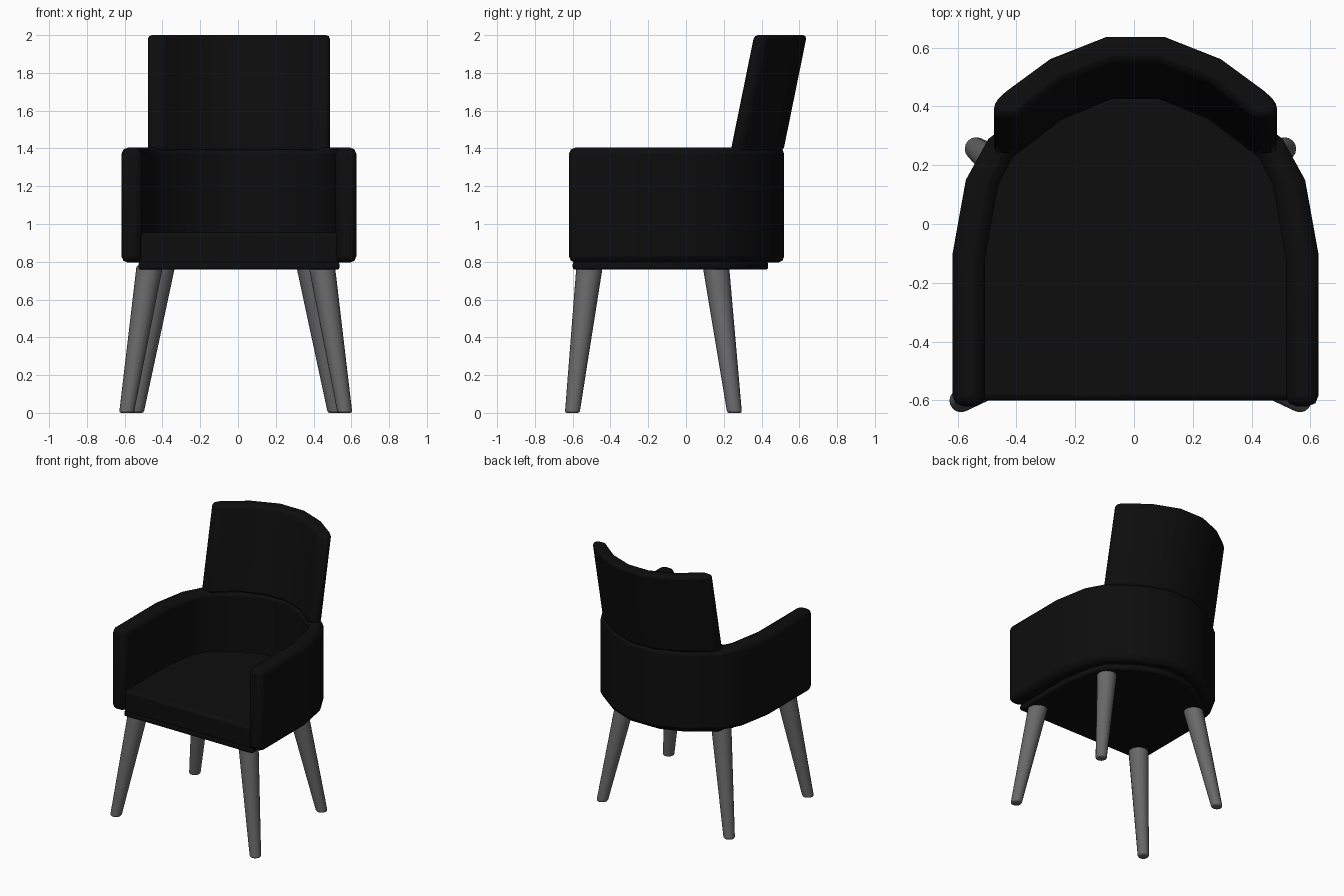
import bpy
import bmesh
from mathutils import Vector

cube = bpy.data.objects.get("Cube")
if cube:
    bpy.data.objects.remove(cube, do_unlink=True)


def material(name, value):
    mat = bpy.data.materials.new(name)
    mat.use_nodes = True
    color = (value, value, value, 1)
    mat.diffuse_color = color
    mat.node_tree.nodes["Principled BSDF"].inputs["Base Color"].default_value = color
    return mat


BLACK = material("black upholstery", 0.004)
GREY = material("grey legs", 0.14)
BODY_X = 0.005
LEGS_X = -0.012


def finish(bm, name, mat, bevel, segments=2):
    bmesh.ops.recalc_face_normals(bm, faces=bm.faces)
    mesh = bpy.data.meshes.new(name)
    bm.to_mesh(mesh)
    bm.free()
    mesh.materials.append(mat)
    obj = bpy.data.objects.new(name, mesh)
    bpy.context.collection.objects.link(obj)
    mod = obj.modifiers.new("soft edges", "BEVEL")
    mod.width = bevel
    mod.segments = segments
    mod.limit_method = "ANGLE"
    mod.angle_limit = 0.75
    bpy.ops.object.select_all(action="DESELECT")
    obj.select_set(True)
    bpy.context.view_layer.objects.active = obj
    bpy.ops.object.shade_smooth_by_angle(angle=0.7)
    return obj


def mirrored(half):
    """Complete a right-to-centre half outline with its mirror image."""
    return half + [(-x, y) for x, y in reversed(half)]


def band(name, outer, inner, z0, z1, lean, bevel):
    """Curved padded wall swept between an outer and an inner outline."""
    bm = bmesh.new()
    rings = []
    for (ox, oy), (ix, iy) in zip(mirrored(outer), mirrored(inner)):
        corners = [(ox, oy, z0), (ox, oy + lean, z1), (ix, iy + lean, z1), (ix, iy, z0)]
        rings.append([bm.verts.new((x + BODY_X, y, z)) for x, y, z in corners])
    for a, b in zip(rings, rings[1:]):
        for i in range(4):
            j = (i + 1) % 4
            bm.faces.new((a[i], a[j], b[j], b[i]))
    bm.faces.new(rings[0])
    bm.faces.new(rings[-1])
    return finish(bm, name, BLACK, bevel)


def slab(name, half, z0, z1, bevel):
    """Flat cushion extruded upward from an outline."""
    bm = bmesh.new()
    base = bm.faces.new([bm.verts.new((x + BODY_X, y, z0)) for x, y in mirrored(half)])
    top = bmesh.ops.extrude_face_region(bm, geom=[base])["geom"]
    verts = [v for v in top if isinstance(v, bmesh.types.BMVert)]
    bmesh.ops.translate(bm, verts=verts, vec=(0, 0, z1 - z0))
    return finish(bm, name, BLACK, bevel)


def leg(name, foot, head, r_foot, r_head):
    """Splayed tapered leg with level ends."""
    bm = bmesh.new()
    bmesh.ops.create_cone(bm, cap_ends=True, segments=16, radius1=r_foot,
                          radius2=r_head, depth=1)
    foot, head = Vector(foot), Vector(head)
    for v in bm.verts:
        v.co = Vector((v.co.x, v.co.y, 0)) + foot.lerp(head, v.co.z + 0.5)
    finish(bm, name, GREY, 0.01)


# Wraparound arms
band("arm_shell",
     [(0.622, -0.62), (0.622, -0.1), (0.577, 0.15), (0.5, 0.29), (0.3, 0.44), (0.1, 0.52)],
     [(0.512, -0.62), (0.512, -0.12), (0.468, 0.13), (0.42, 0.225), (0.25, 0.355), (0.08, 0.425)],
     0.795, 1.405, 0, 0.035)

# Leaning curved backrest
band("backrest",
     [(0.482, 0.24), (0.482, 0.29), (0.44, 0.33), (0.29, 0.44), (0.1, 0.515)],
     [(0.405, 0.235), (0.39, 0.25), (0.365, 0.27), (0.25, 0.36), (0.08, 0.425)],
     1.385, 2.0, 0.125, 0.032)

# Seat cushion and its base
seat_outline = [(0.532, -0.6), (0.532, -0.1), (0.49, 0.13), (0.44, 0.24), (0.26, 0.37), (0.09, 0.435)]
slab("seat", seat_outline, 0.785, 0.955, 0.02)
slab("seat_base", seat_outline, 0.758, 0.8, 0.012)

# Four legs
for side, label in ((1, "left"), (-1, "right")):
    leg("front_leg_" + label, (LEGS_X + side * 0.578, -0.602, 0.005),
        (LEGS_X + side * 0.455, -0.51, 0.78), 0.039, 0.07)
    leg("back_leg_" + label, (LEGS_X + side * 0.526, 0.257, 0.005),
        (LEGS_X + side * 0.39, 0.158, 0.78), 0.039, 0.07)

# Stand the feet on the ground
for obj in bpy.context.scene.objects:
    if "leg_" in obj.name:
        for v in obj.data.vertices:
            if v.co.z < 0.1:
                v.co.z = 0
